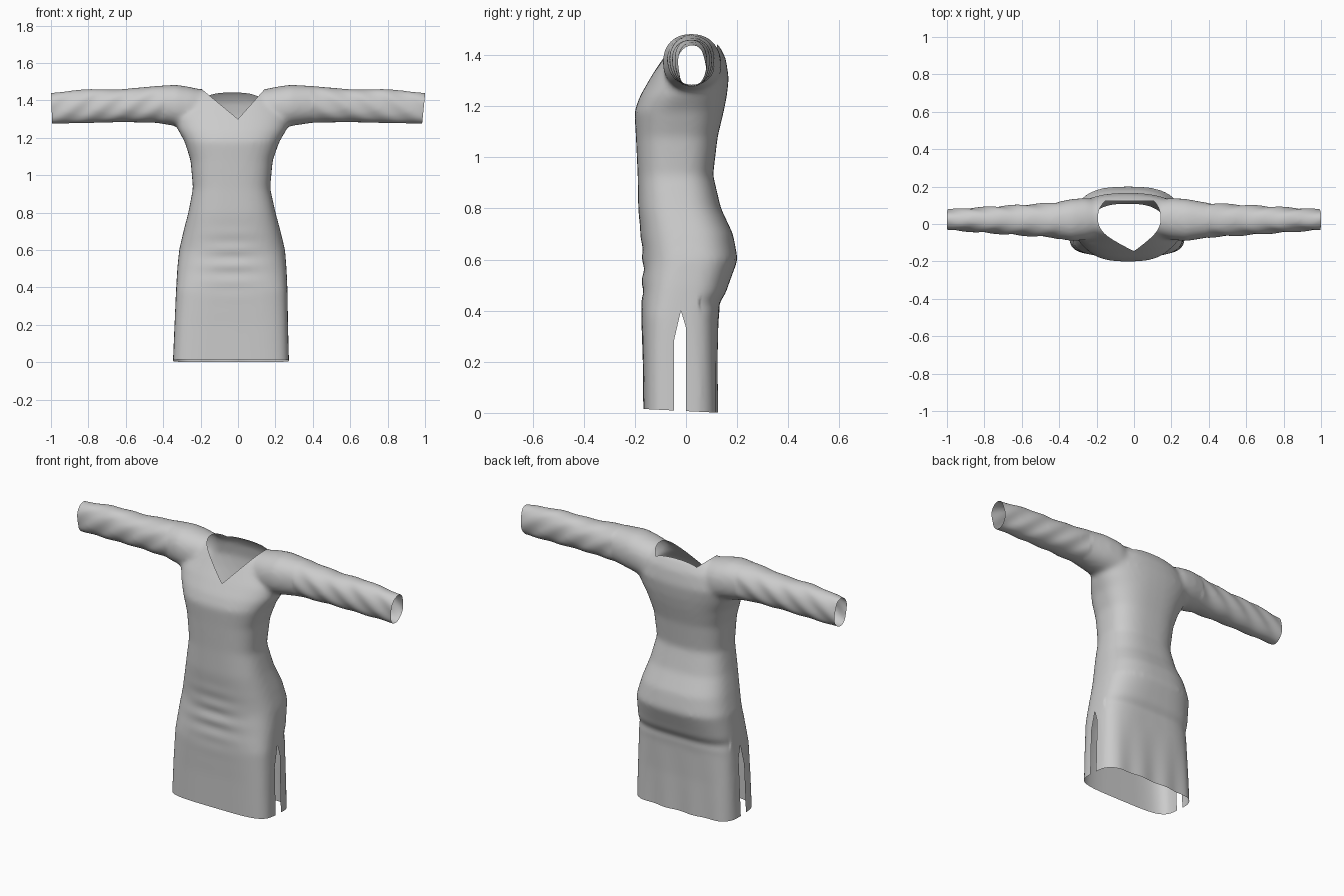
import bpy, bmesh, math
from mathutils import Vector

if "Cube" in bpy.data.objects:
    bpy.data.objects.remove(bpy.data.objects["Cube"])

SEG = 40


def oval(a0, a1, b0, b1, n):
    """Superellipse points between two pairs of extents."""
    pts = []
    for i in range(SEG):
        t = 2 * math.pi * i / SEG
        c, s = math.cos(t), math.sin(t)
        u = math.copysign(abs(c) ** (2 / n), c)
        v = math.copysign(abs(s) ** (2 / n), s)
        pts.append(((a0 + a1) / 2 + u * (a1 - a0) / 2, (b0 + b1) / 2 + v * (b1 - b0) / 2))
    return pts


def loft(bm, rings):
    """Closed, capped skin through rings of points."""
    loops = [[bm.verts.new(p) for p in r] for r in rings]
    faces = [bm.faces.new(loops[0]), bm.faces.new(loops[-1])]
    for a, b in zip(loops, loops[1:]):
        for i in range(SEG):
            j = (i + 1) % SEG
            faces.append(bm.faces.new((a[i], a[j], b[j], b[i])))
    bmesh.ops.recalc_face_normals(bm, faces=faces)


def cut_away(bm, planes):
    """Trim off the region lying on the positive side of every plane."""
    planes = [(Vector(p), Vector(n)) for p, n in planes]

    def region(k):
        return [f for f in bm.faces
                if all((f.calc_center_median() - p).dot(n) > 0 for p, n in planes[:k])]
    for k, (p, n) in enumerate(planes):
        fs = region(k)
        geom = fs + list({e for f in fs for e in f.edges}) + list({v for f in fs for v in f.verts})
        bmesh.ops.bisect_plane(bm, geom=geom, dist=1e-5, plane_co=p, plane_no=n)
    bmesh.ops.delete(bm, geom=region(len(planes)), context='FACES')


bm = bmesh.new()

# body: z, left x, right x, front y, back y, squareness
body = [
    (-0.08, -0.352, 0.275, -0.166, 0.122, 4.5),
    (0.20, -0.340, 0.268, -0.169, 0.122, 4.2),
    (0.38, -0.332, 0.265, -0.175, 0.128, 3.6),
    (0.50, -0.325, 0.260, -0.170, 0.166, 3.0),
    (0.60, -0.315, 0.252, -0.168, 0.203, 2.7),
    (0.70, -0.292, 0.228, -0.178, 0.184, 2.7),
    (0.80, -0.266, 0.201, -0.187, 0.137, 2.7),
    (0.93, -0.241, 0.172, -0.189, 0.106, 2.7),
    (1.08, -0.254, 0.186, -0.196, 0.124, 2.7),
    (1.18, -0.286, 0.222, -0.202, 0.148, 2.6),
    (1.24, -0.320, 0.258, -0.180, 0.160, 2.4),
    (1.31, -0.345, 0.280, -0.140, 0.168, 2.3),
    (1.39, -0.300, 0.240, -0.090, 0.155, 2.3),
    (1.44, -0.230, 0.170, -0.060, 0.128, 2.4),
    (1.46, -0.200, 0.140, -0.030, 0.100, 2.4),
]
loft(bm, [[(x, y, z) for x, y in oval(x0, x1, y0, y1, n)] for z, x0, x1, y0, y1, n in body])

# sleeves: x, front y, back y, bottom z, top z
sleeve = [
    (0.10, -0.06, 0.120, 1.25, 1.450),
    (0.20, -0.085, 0.140, 1.25, 1.472),
    (0.28, -0.092, 0.134, 1.262, 1.484),
    (0.40, -0.072, 0.112, 1.280, 1.477),
    (0.60, -0.060, 0.102, 1.283, 1.460),
    (0.80, -0.046, 0.090, 1.277, 1.462),
    (1.06, -0.028, 0.074, 1.272, 1.434),
]
for side in (1, -1):
    rings = []
    for x, y0, y1, z0, z1 in sleeve:
        px = x if side > 0 else -(x + 0.07 * (1 - x))
        rings.append([(px, y, z) for y, z in oval(y0, y1, z0, z1, 2.2)])
    loft(bm, rings)

mesh = bpy.data.meshes.new("dress")
bm.to_mesh(mesh)
bm.free()
dress = bpy.data.objects.new("dress", mesh)
bpy.context.collection.objects.link(dress)

# fuse the parts into one soft skin
rm = dress.modifiers.new("fuse", 'REMESH')
rm.mode = 'VOXEL'
rm.voxel_size = 0.012
sm = dress.modifiers.new("soften", 'SMOOTH')
sm.factor = 0.5
sm.iterations = 14
fused = bpy.data.meshes.new_from_object(dress.evaluated_get(bpy.context.evaluated_depsgraph_get()))
dress.modifiers.clear()
dress.data = fused

bm = bmesh.new()
bm.from_mesh(fused)

# cloth folds: front belly, seat, sleeves
for v in bm.verts:
    x, y, z = v.co
    across = math.exp(-((x + 0.035) / 0.14) ** 2)
    if y < -0.08:
        v.co.y += 0.004 * across * math.exp(-((z - 0.54) / 0.13) ** 2) * math.sin(z * 70)
    elif y > 0.06 and z < 1.0:
        v.co.y -= 0.010 * math.exp(-((z - 0.43) / 0.03) ** 2)
        v.co.y += 0.004 * math.sin(x * 38) * max(0, 1 - z / 0.35)
    if abs(x) > 0.4:
        v.co.y += 0.003 * math.sin(abs(x) * 42 + z * 50)

# hem and cuffs
cut_away(bm, [((0, 0.12, 0.001), (0, -0.05, -1))])
cut_away(bm, [((1.0, 0, 1.43), (1, 0, -0.1))])
cut_away(bm, [((-1.0, 0, 1.44), (-1, 0, -0.04))])

# V neckline with a straight back edge
cut_away(bm, [((0, 0, 1.30), (-0.155, 0, 0.138)),
              ((0, 0, 1.30), (0.155, 0, 0.188)),
              ((0, 0.122, 1.42), (0, -1, 0))])

# pointed side slits
for side in (1, -1):
    cut_away(bm, [((side * 0.12, 0, 0), (side, 0, 0)),
                  ((0, 0, 0.5), (0, 0, -1)),
                  ((0, -0.047, 0), (0, 1, 0)),
                  ((0, 0.0, 0), (0, -1, 0)),
                  ((0, -0.02, 0.40), (0, 0.13, -0.03)),
                  ((0, -0.02, 0.40), (0, -0.10, -0.03))])

bm.to_mesh(fused)
bm.free()
fused.name = "dress"
for p in fused.polygons:
    p.use_smooth = True
